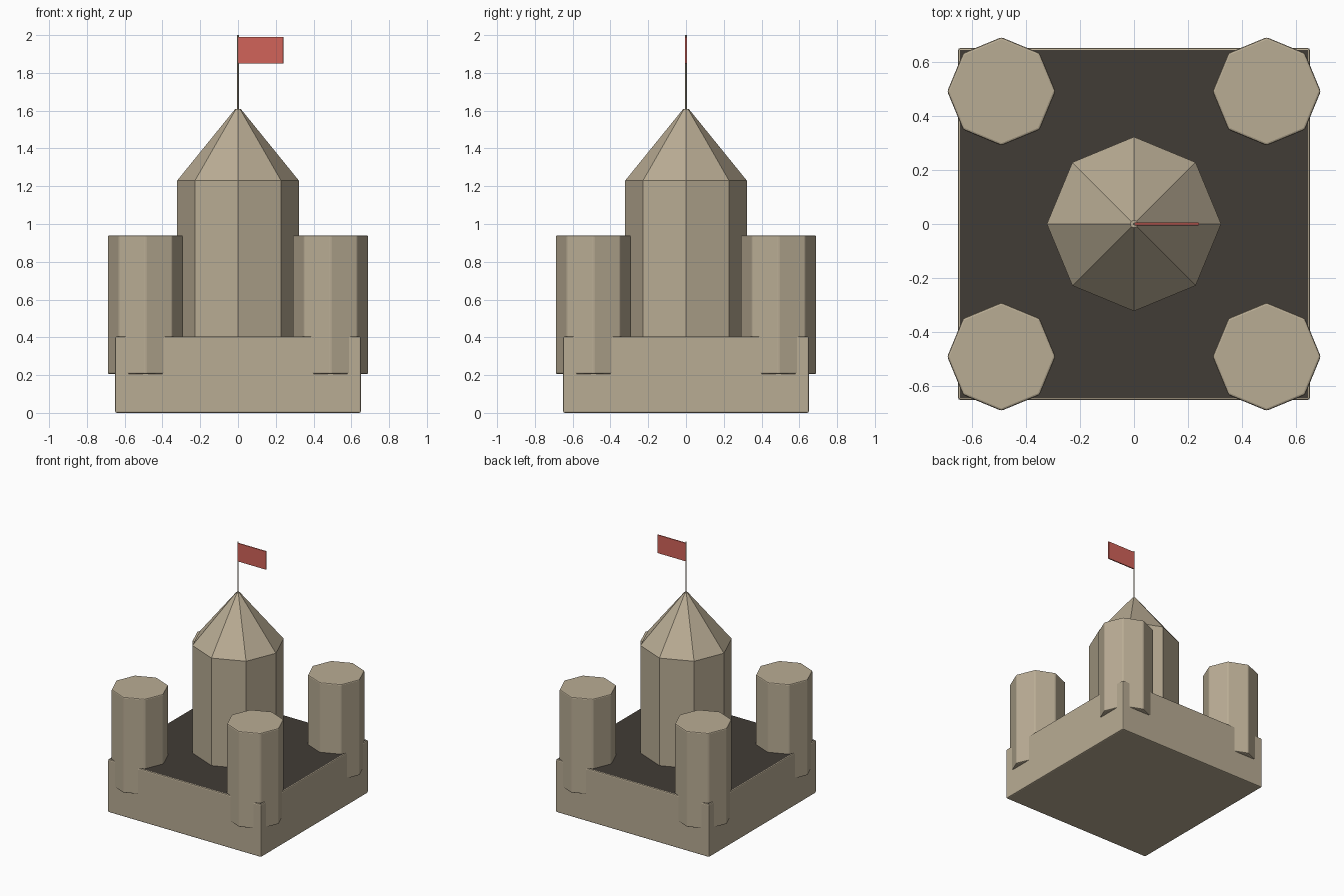
import bpy, bmesh, math
from mathutils import Matrix

if "Cube" in bpy.data.objects:
    bpy.data.objects.remove(bpy.data.objects["Cube"])


def material(name, rgb):
    m = bpy.data.materials.new(name)
    m.diffuse_color = (*rgb, 1.0)
    m.use_nodes = True
    m.node_tree.nodes["Principled BSDF"].inputs["Base Color"].default_value = m.diffuse_color
    return m


STONE = material("tan stone", (0.485, 0.413, 0.296))
DARK = material("dark courtyard", (0.053, 0.045, 0.037))
RED = material("red cloth", (0.64, 0.125, 0.10))


def finish(name, bm, mats, bevel=0.0):
    if bevel:
        bmesh.ops.bevel(bm, geom=bm.edges[:], offset=bevel, segments=2,
                        profile=0.5, affect='EDGES', clamp_overlap=True)
    bmesh.ops.recalc_face_normals(bm, faces=bm.faces[:])
    me = bpy.data.meshes.new(name)
    bm.to_mesh(me)
    bm.free()
    for m in mats:
        me.materials.append(m)
    ob = bpy.data.objects.new(name, me)
    bpy.context.collection.objects.link(ob)
    return ob


def box(name, lo, hi, mat, bevel):
    bm = bmesh.new()
    size = [b - a for a, b in zip(lo, hi)]
    mid = [(a + b) / 2 for a, b in zip(lo, hi)]
    bmesh.ops.create_cube(bm, size=1.0,
                          matrix=Matrix.Translation(mid) @ Matrix.Diagonal((*size, 1)))
    return finish(name, bm, [mat], bevel)


def octagon(name, x, y, z0, z1, r0, r1, mat, bevel=0.0):
    # eight-sided prism or cone with corners on the axes
    bm = bmesh.new()
    rings = [[bm.verts.new((x + r * math.cos(i * math.pi / 4),
                            y + r * math.sin(i * math.pi / 4), z)) for i in range(8)]
             for r, z in ((r0, z0), (r1, z1))]
    bm.faces.new(rings[0][::-1])
    bm.faces.new(rings[1])
    for i in range(8):
        j = (i + 1) % 8
        bm.faces.new((rings[0][i], rings[0][j], rings[1][j], rings[1][i]))
    return finish(name, bm, [mat], bevel)


# Walled base with a dark top
base = box("castle_base", (-0.65, -0.65, 0), (0.65, 0.65, 0.405), STONE, 0.008)
base.data.materials.append(DARK)
for p in base.data.polygons:
    if p.normal.z > 0.99:
        p.material_index = 1

# Corner towers, overhanging the walls
for sx, side in ((-1, "left"), (1, "right")):
    for sy, end in ((-1, "front"), (1, "back")):
        octagon(f"{end}_{side}_tower", sx * 0.49, sy * 0.49, 0.205, 0.94,
                0.20, 0.20, STONE, 0.008)

# Central keep and its pointed roof
octagon("keep", 0, 0, 0.30, 1.23, 0.322, 0.322, STONE)
octagon("keep_roof", 0, 0, 1.23, 1.61, 0.322, 0.014, STONE)

# Flag pole and flag
octagon("flag_pole", 0, 0, 1.58, 2.0, 0.005, 0.005, STONE)
box("flag", (0.0, -0.005, 1.85), (0.24, 0.005, 1.99), RED, 0.002)
